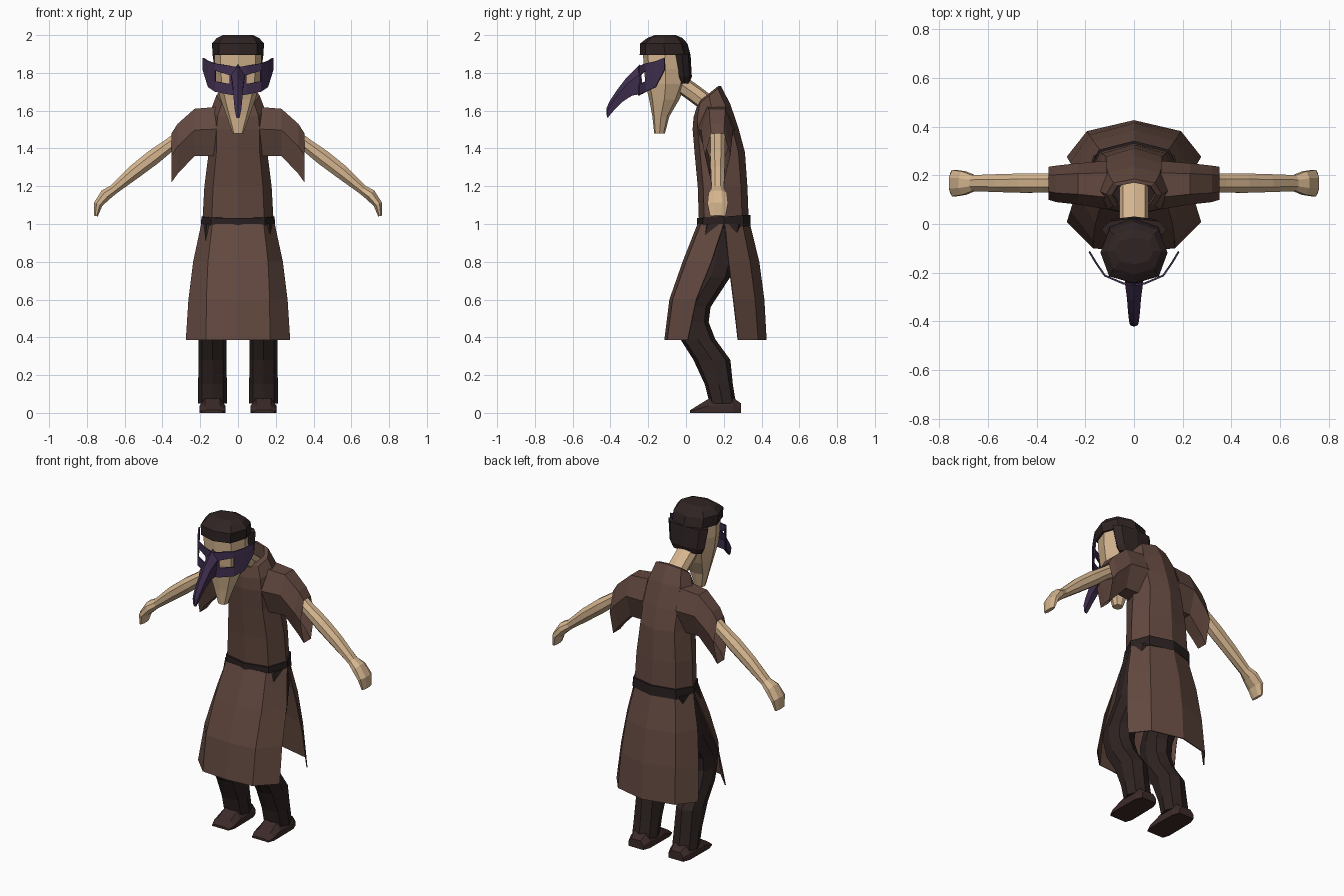
import bpy, bmesh, math
from mathutils import Vector

if "Cube" in bpy.data.objects:
    bpy.data.objects.remove(bpy.data.objects["Cube"])


def srgb(h):
    c = [int(h[i:i + 2], 16) / 255 for i in (0, 2, 4)]
    return [v / 12.92 if v <= 0.04045 else ((v + 0.055) / 1.055) ** 2.4 for v in c] + [1]


def material(name, h):
    m = bpy.data.materials.new(name)
    m.diffuse_color = srgb(h)
    m.use_nodes = True
    m.node_tree.nodes["Principled BSDF"].inputs["Base Color"].default_value = m.diffuse_color
    return m


CLOTH = material("brown cloth", "62483F")
SKIN = material("skin", "D6B690")
HAIR = material("dark hair", "302424")
MASK = material("purple mask", "402F4F")
BELT = material("belt leather", "2A2020")
PANTS = material("dark trousers", "2F2422")
SHOE = material("shoe leather", "3C2B29")


def finish(name, bm, mat, mirror=False, thick=0):
    bmesh.ops.recalc_face_normals(bm, faces=bm.faces)
    me = bpy.data.meshes.new(name)
    bm.to_mesh(me)
    bm.free()
    me.materials.append(mat)
    ob = bpy.data.objects.new(name, me)
    bpy.context.collection.objects.link(ob)
    if mirror:
        mod = ob.modifiers.new("mirror", 'MIRROR')
        mod.merge_threshold = 0.0005
    if thick:
        sol = ob.modifiers.new("thickness", 'SOLIDIFY')
        sol.thickness = thick
        sol.offset = 0
    return ob


def loft(name, rings, mat, closed=True, caps=True, skip=(), **kw):
    """Skin a list of point rings; skip lists (row, column) holes."""
    bm = bmesh.new()
    vs = [[bm.verts.new(p) for p in r] for r in rings]
    n = len(rings[0])
    for i in range(len(vs) - 1):
        for j in range(n if closed else n - 1):
            if (i, j) not in skip:
                k = (j + 1) % n
                bm.faces.new((vs[i][j], vs[i][k], vs[i + 1][k], vs[i + 1][j]))
    if closed and caps:
        bm.faces.new(vs[0])
        bm.faces.new(vs[-1])
    return finish(name, bm, mat, **kw)


def ring(z, w, yf, yb, tilt=0, cx=0, k=0.74):
    """Eight-sided horizontal section from front yf to back yb."""
    ym, h = (yf + yb) / 2, (yb - yf) / 2
    shape = [(0, -1), (k, -0.78), (1, 0), (k, 0.74), (0, 1), (-k, 0.74), (-1, 0), (-k, -0.78)]
    return [(cx + w * a, ym + h * b, z + tilt * h * b) for a, b in shape]


# Tunic body with slanted open collar
loft("tunic_body", [
    ring(1.02, .188, .068, .332), ring(1.2, .178, .062, .325), ring(1.38, .155, .045, .312),
    ring(1.5, .155, .035, .28), ring(1.6, .145, .04, .235, .35), ring(1.68, .115, .06, .185, .8),
    ring(1.69, .09, .07, .17, .8), ring(1.6, .085, .08, .17)], CLOTH, caps=False)


# Wide hanging sleeves
def sleeve(x, top, bot, yf, yb):
    m = top * .55 + bot * .45
    q = (yb - yf) * .25
    return [(x, yf + q, top), (x, yb - q, top), (x, yb, m), (x, yb - q, bot), (x, yf + q, bot), (x, yf, m)]


loft("sleeve", [sleeve(.11, 1.62, 1.36, .06, .26), sleeve(.23, 1.61, 1.36, .08, .25),
                sleeve(.32, 1.53, 1.265, .09, .24), sleeve(.352, 1.48, 1.22, .1, .235)],
     CLOTH, caps=False, mirror=True)

# Belt
loft("belt", [ring(.98, .196, .058, .342, .06), ring(1.04, .194, .058, .342, .06)], BELT)


# Front and back skirt panels, open at the sides
def panel(z, w, edge, end, k, f):
    mid = edge + f * (end - edge)
    return [(-w, edge, z), (-k * w, mid, z), (0, end, z), (k * w, mid, z), (w, edge, z)]


front = [(1.0, .192, .2, .064), (.8, .235, .135, -.015), (.6, .26, .055, -.085), (.385, .274, .01, -.112)]
back = [(1.0, .192, .205, .336), (.8, .235, .225, .385), (.6, .26, .25, .412), (.385, .274, .275, .424)]
loft("skirt_front", [panel(*r, .7 - .03 * i, .88) for i, r in enumerate(front)], CLOTH, closed=False, thick=.006)
loft("skirt_back", [panel(*r, .7, .7) for r in back], CLOTH, closed=False, thick=.006)

# Bent legs
loft("trouser_leg", [
    ring(1.0, .095, .09, .31, cx=.096), ring(.72, .085, .03, .235, cx=.12),
    ring(.56, .077, -.06, .13, cx=.132), ring(.48, .074, -.055, .12, cx=.134),
    ring(.39, .074, -.03, .155, cx=.135), ring(.28, .074, .04, .235, cx=.135),
    ring(.15, .076, .1, .248, cx=.135), ring(.05, .076, .125, .265, cx=.135)], PANTS, mirror=True)

# Shoes, lofted heel to toe
loft("shoe", [[(.135 - w, y, 0), (.135 - w, y, h * .5), (.135 - w * .6, y, h),
               (.135 + w * .6, y, h), (.135 + w, y, h * .5), (.135 + w, y, 0)]
              for y, w, h in [(.292, .05, .05), (.25, .066, .08), (.12, .068, .075), (.06, .068, .038), (.022, .055, .014)]],
     SHOE, mirror=True)

# Arm and hand swept along one path: x, z, half thickness, half depth
path = [(.24, 1.5, .045, .042), (.36, 1.42, .036, .04), (.45, 1.352, .042, .041), (.55, 1.275, .039, .038),
        (.66, 1.182, .027, .034), (.7, 1.155, .032, .05), (.74, 1.105, .024, .056), (.752, 1.042, .01, .042)]


def sweep(i):
    x, z, t, d = path[i]
    a, b = path[max(i - 1, 0)], path[min(i + 1, len(path) - 1)]
    n = Vector((a[1] - b[1], b[0] - a[0])).normalized()
    out = []
    for j in range(8):
        g = math.tau * (j + .5) / 8
        s, c = math.sin(g) * t * 1.05, math.cos(g) * d * 1.05
        out.append((x + n.x * s, .168 + c, z + n.y * s))
    return out


loft("arm_and_hand", [sweep(i) for i in range(len(path))], SKIN, mirror=True)

# Neck leaning forward, head with long chin
loft("neck", [ring(1.61, .06, .12, .18, 1.2), ring(1.69, .06, .015, .075, 1.2),
              ring(1.75, .06, -.07, -.01, 1.2)], SKIN)
loft("head", [
    ring(1.478, .028, -.168, -.112), ring(1.57, .06, -.178, -.088), ring(1.66, .092, -.195, -.035),
    ring(1.74, .115, -.215, 0), ring(1.82, .125, -.222, .004), ring(1.93, .124, -.23, .005)], SKIN)

# Hair: crown and back of head
loft("hair_crown", [
    ring(1.895, .134, -.245, .024), ring(1.955, .138, -.243, .008),
    ring(1.985, .112, -.205, -.02), ring(2.0, .08, -.165, -.055)], HAIR)
loft("hair_back", [
    ring(1.745, .1, -.04, .018), ring(1.78, .118, -.052, .031),
    ring(1.9, .135, -.07, .024)], HAIR)

# Half mask with eye holes: x, y, top, bottom per column, mirrored
columns = [(0, -.25, 1.83, 1.68), (.045, -.244, 1.838, 1.685), (.12, -.212, 1.85, 1.7),
           (.156, -.16, 1.862, 1.725), (.184, -.113, 1.88, 1.815)]
loft("eye_mask", [[(x, y, t), (x, y, t - (t - b) * .25 - (.012 if i == 1 else 0)),
                   (x, y, t - (t - b) * .63), (x, y, b)]
                  for i, (x, y, t, b) in enumerate(columns)],
     MASK, closed=False, skip={(1, 1)}, mirror=True, thick=.008)

# Curved beak: top y, z, bottom y, z, half width
beak = [(-.243, 1.845, -.225, 1.69, .038), (-.315, 1.775, -.285, 1.68, .029), (-.365, 1.71, -.335, 1.648, .025),
        (-.405, 1.65, -.372, 1.612, .021), (-.42, 1.615, -.4, 1.58, .017), (-.421, 1.58, -.415, 1.56, .01)]
loft("mask_beak", [[(0, a, b), (w, a * .7 + c * .3, b * .7 + d * .3), (w * .7, c, d),
                    (-w * .7, c, d), (-w, a * .7 + c * .3, b * .7 + d * .3)]
                   for a, b, c, d, w in beak], MASK)
